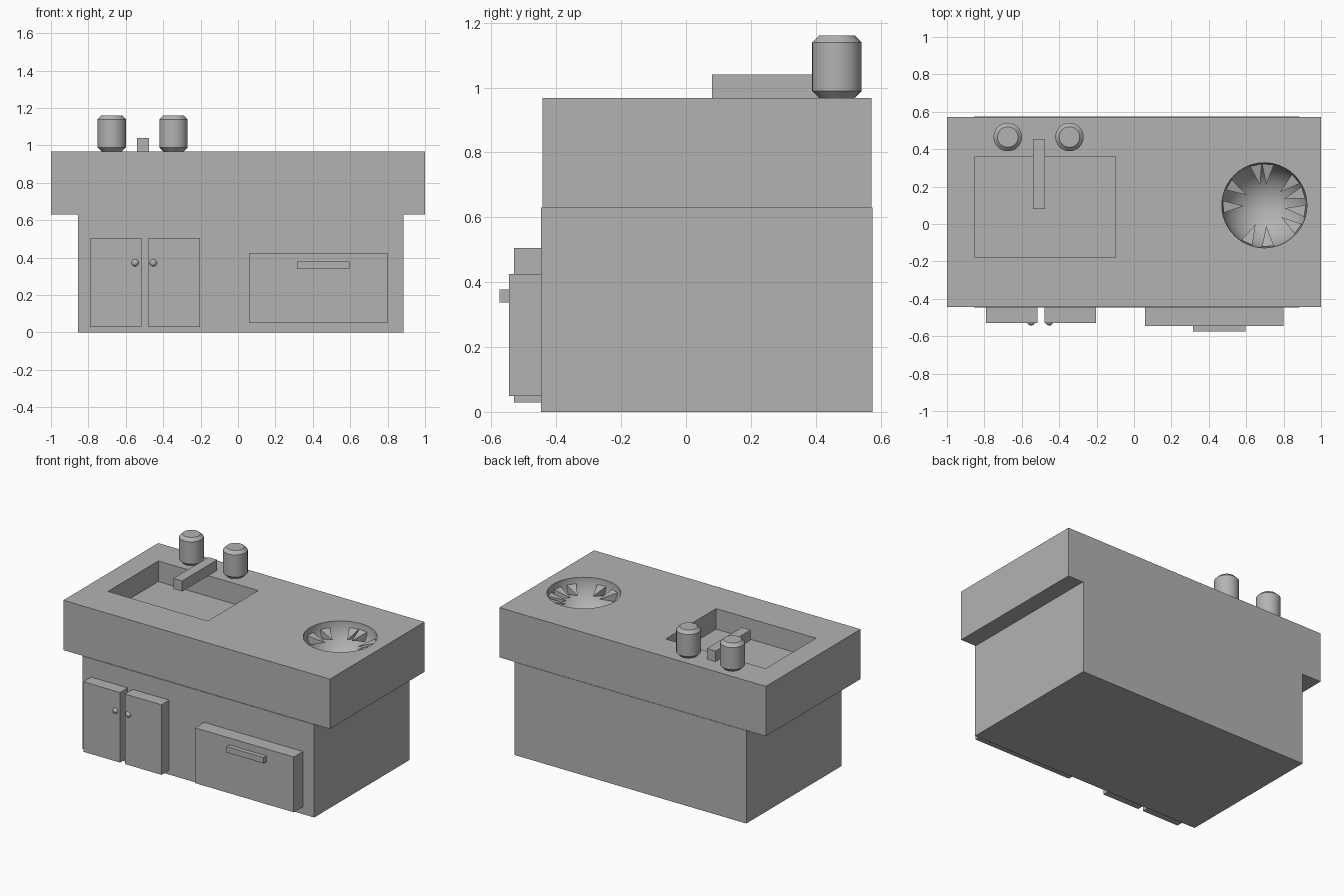
import bpy, bmesh, math
from mathutils import Matrix, Vector

if "Cube" in bpy.data.objects:
    bpy.data.objects.remove(bpy.data.objects["Cube"], do_unlink=True)

grey = bpy.data.materials.new("plain grey")
grey.use_nodes = True
colour = (0.45, 0.45, 0.45, 1)
grey.diffuse_color = colour
grey.node_tree.nodes["Principled BSDF"].inputs["Base Color"].default_value = colour


def finish(name, bm, smooth=False):
    mesh = bpy.data.meshes.new(name)
    bmesh.ops.recalc_face_normals(bm, faces=bm.faces[:])
    bm.to_mesh(mesh)
    bm.free()
    mesh.materials.append(grey)
    obj = bpy.data.objects.new(name, mesh)
    bpy.context.collection.objects.link(obj)
    if smooth:
        smooth_by_angle(obj)
    return obj


def smooth_by_angle(obj):
    bpy.ops.object.select_all(action='DESELECT')
    obj.select_set(True)
    bpy.context.view_layer.objects.active = obj
    bpy.ops.object.shade_smooth_by_angle(angle=math.radians(30))


def box(name, x0, x1, y0, y1, z0, z1):
    bm = bmesh.new()
    centre = Vector((x0 + x1, y0 + y1, z0 + z1)) / 2
    bmesh.ops.create_cube(bm, size=1, matrix=Matrix.Translation(centre)
                          @ Matrix.Diagonal((x1 - x0, y1 - y0, z1 - z0, 1)))
    return finish(name, bm)


def ball(name, centre, radius, segments, rings):
    bm = bmesh.new()
    bmesh.ops.create_uvsphere(bm, u_segments=segments, v_segments=rings,
                              radius=radius, matrix=Matrix.Translation(centre))
    return finish(name, bm, True)


def carve(target, cutter):
    cutter.hide_render = True
    mod = target.modifiers.new("carve", 'BOOLEAN')
    mod.operation = 'DIFFERENCE'
    mod.solver = 'EXACT'
    mod.object = cutter
    bpy.context.view_layer.objects.active = target
    bpy.ops.object.modifier_apply(modifier=mod.name)
    bpy.data.objects.remove(cutter, do_unlink=True)


# Cabinet and counter with a basin and a round bowl
TOP = 0.968
BOWL = Vector((0.697, 0.10, TOP))
BOWL_R = 0.228
box("cabinet", -0.855, 0.885, -0.447, 0.575, 0, 0.63)
counter = box("counter", -1, 1, -0.443, 0.572, 0.63, TOP)
carve(counter, box("basin_cutter", -0.85, -0.10, -0.18, 0.36, TOP - 0.14, TOP + 0.1))
carve(counter, ball("bowl_cutter", BOWL, BOWL_R, 48, 25))
smooth_by_angle(counter)

# Pointed teeth around the bowl
bm = bmesh.new()
for degrees in (18, 40, 85, 102, 150, 182, 245, 275, 325, 352):
    place = (Matrix.Translation(BOWL - Vector((0, 0, 0.07)))
             @ Matrix.Rotation(math.radians(degrees), 4, 'Z')
             @ Matrix.Translation((0.165, 0, 0))
             @ Matrix.Rotation(math.radians(-90), 4, 'Y')
             @ Matrix.Rotation(math.radians(45), 4, 'Z'))
    bmesh.ops.create_cone(bm, cap_ends=True, segments=4, radius1=0.045,
                          radius2=0, depth=0.11, matrix=place)
finish("bowl_teeth", bm)

# Tap handles with chamfered ends, and the spout between them
for side, x in (("right", -0.675), ("left", -0.345)):
    bm = bmesh.new()
    bmesh.ops.create_cone(bm, cap_ends=True, segments=32, radius1=0.076,
                          radius2=0.076, depth=0.192,
                          matrix=Matrix.Translation((x, 0.465, TOP + 0.096)))
    rims = [e for e in bm.edges if abs(e.verts[0].co.z - e.verts[1].co.z) < 0.01]
    bmesh.ops.bevel(bm, geom=rims, offset=0.021, segments=1, affect='EDGES')
    finish(side + "_tap_handle", bm, True)
box("spout", -0.54, -0.475, 0.08, 0.455, TOP, 1.04)

# Cupboard doors with round knobs
for side, x0, knob_x in (("right", -0.79, -0.55), ("left", -0.478, -0.453)):
    box(side + "_door", x0, x0 + 0.275, -0.53, -0.447, 0.03, 0.505)
    ball(side + "_door_knob", (knob_x, -0.522, 0.372), 0.021, 16, 10)

# Drawer with a bar handle
box("drawer", 0.06, 0.80, -0.545, -0.447, 0.05, 0.425)
box("drawer_handle", 0.315, 0.595, -0.575, -0.545, 0.338, 0.378)
